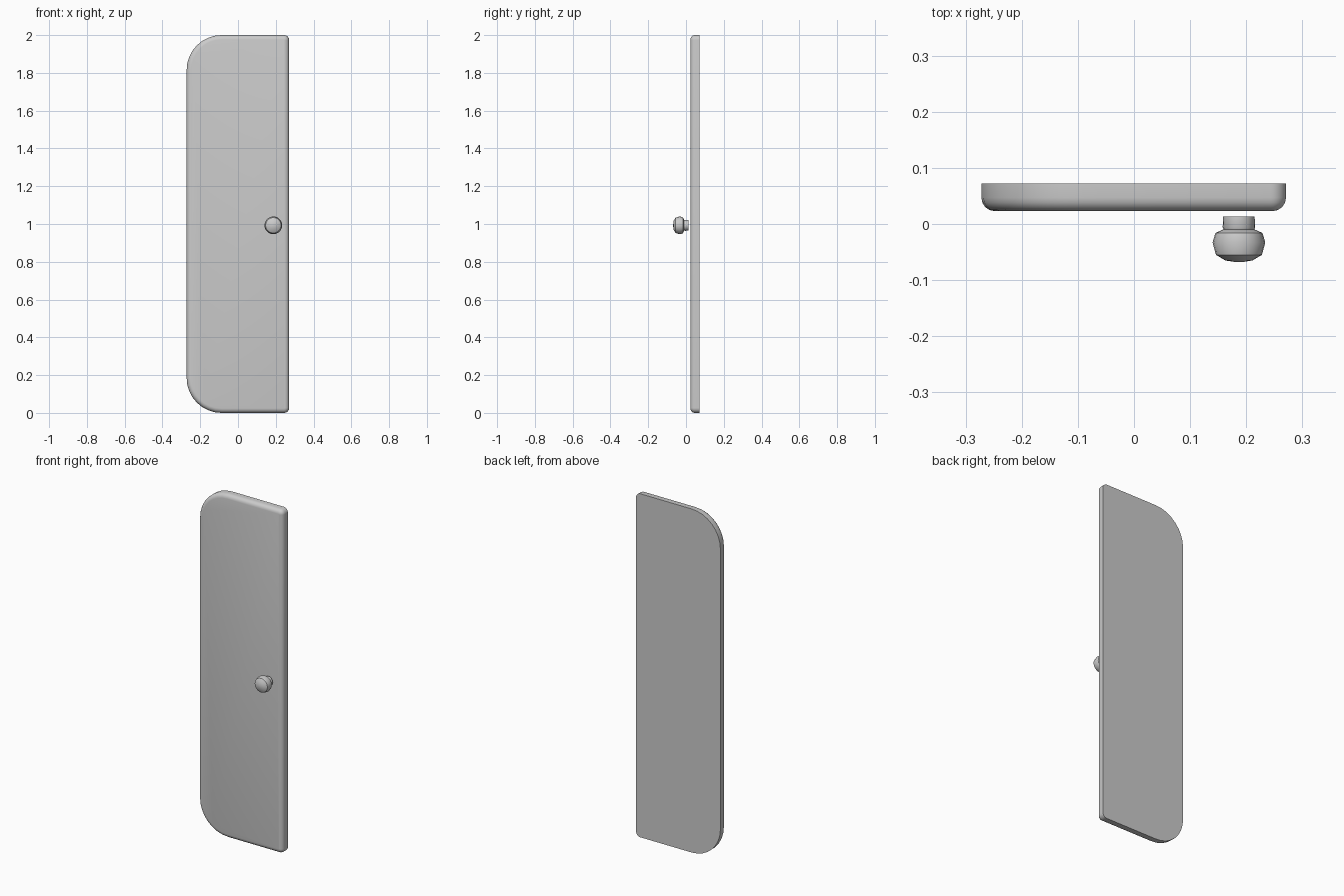
import bpy, bmesh, math

cube = bpy.data.objects.get("Cube")
if cube:
    bpy.data.objects.remove(cube)

grey = bpy.data.materials.new("plain grey")
grey.use_nodes = True
grey.diffuse_color = (0.6, 0.6, 0.6, 1)
grey.node_tree.nodes["Principled BSDF"].inputs["Base Color"].default_value = (0.6, 0.6, 0.6, 1)


def finish(name, bm, angle):
    """Turn a bmesh into a smooth-shaded object."""
    bmesh.ops.recalc_face_normals(bm, faces=bm.faces)
    mesh = bpy.data.meshes.new(name)
    bm.to_mesh(mesh)
    bm.free()
    mesh.materials.append(grey)
    obj = bpy.data.objects.new(name, mesh)
    bpy.context.collection.objects.link(obj)
    bpy.ops.object.select_all(action="DESELECT")
    obj.select_set(True)
    bpy.context.view_layer.objects.active = obj
    bpy.ops.object.shade_smooth_by_angle(angle=math.radians(angle))
    return obj


def bridge(bm, rings):
    """Join successive closed rings with quads and cap both ends."""
    n = len(rings[0])
    for a, b in zip(rings, rings[1:]):
        for i in range(n):
            j = (i + 1) % n
            bm.faces.new((a[i], a[j], b[j], b[i]))
    bm.faces.new(rings[0])
    bm.faces.new(rings[-1])


LEFT, RIGHT, TOP = 0.271, -0.272, 2.0
STEPS = 8


def outline(inset):
    """Door outline: wide corners on the right, tight ones on the left."""
    pts = []
    corners = ((LEFT, TOP, 0.027), (RIGHT, TOP, 0.185), (RIGHT, 0, 0.185), (LEFT, 0, 0.027))
    for k, (x, z, r) in enumerate(corners):
        sx, sz = (1 if x > 0 else -1), (1 if z > 0 else -1)
        for s in range(STEPS + 1):
            a = math.radians(90 * (k + s / STEPS))
            pts.append((x - sx * r + (r - inset) * math.cos(a),
                        z - sz * r + (r - inset) * math.sin(a)))
    return pts


# Door panel: flat back, rounded front edge
bm = bmesh.new()
BACK, FRONT, BEVEL = 0.072, 0.023, 0.024
layers = [(BACK, 0)]
for s in range(5):
    a = math.radians(90 * s / 4)
    layers.append((FRONT + BEVEL * (1 - math.sin(a)), BEVEL * (1 - math.cos(a))))
bridge(bm, [[bm.verts.new((x, y, z)) for x, z in outline(d)] for y, d in layers])
finish("door_panel", bm, 35)


def turned(name, profile, segments=20):
    """Lathe a (radius, y) profile around the knob axis."""
    bm = bmesh.new()
    rings = []
    for r, y in profile:
        angles = [math.tau * i / segments for i in range(segments)]
        rings.append([bm.verts.new((0.187 + r * math.cos(a), y, 0.993 + r * math.sin(a)))
                      for a in angles])
    bridge(bm, rings)
    finish(name, bm, 40)


# Knob neck and rounded head
turned("knob_neck", [(0.028, 0.013), (0.029, -0.006), (0.026, -0.012)])
turned("knob_head", [(0.026, -0.009), (0.042, -0.016), (0.047, -0.033),
                     (0.041, -0.055), (0.024, -0.065), (0.005, -0.068)])
